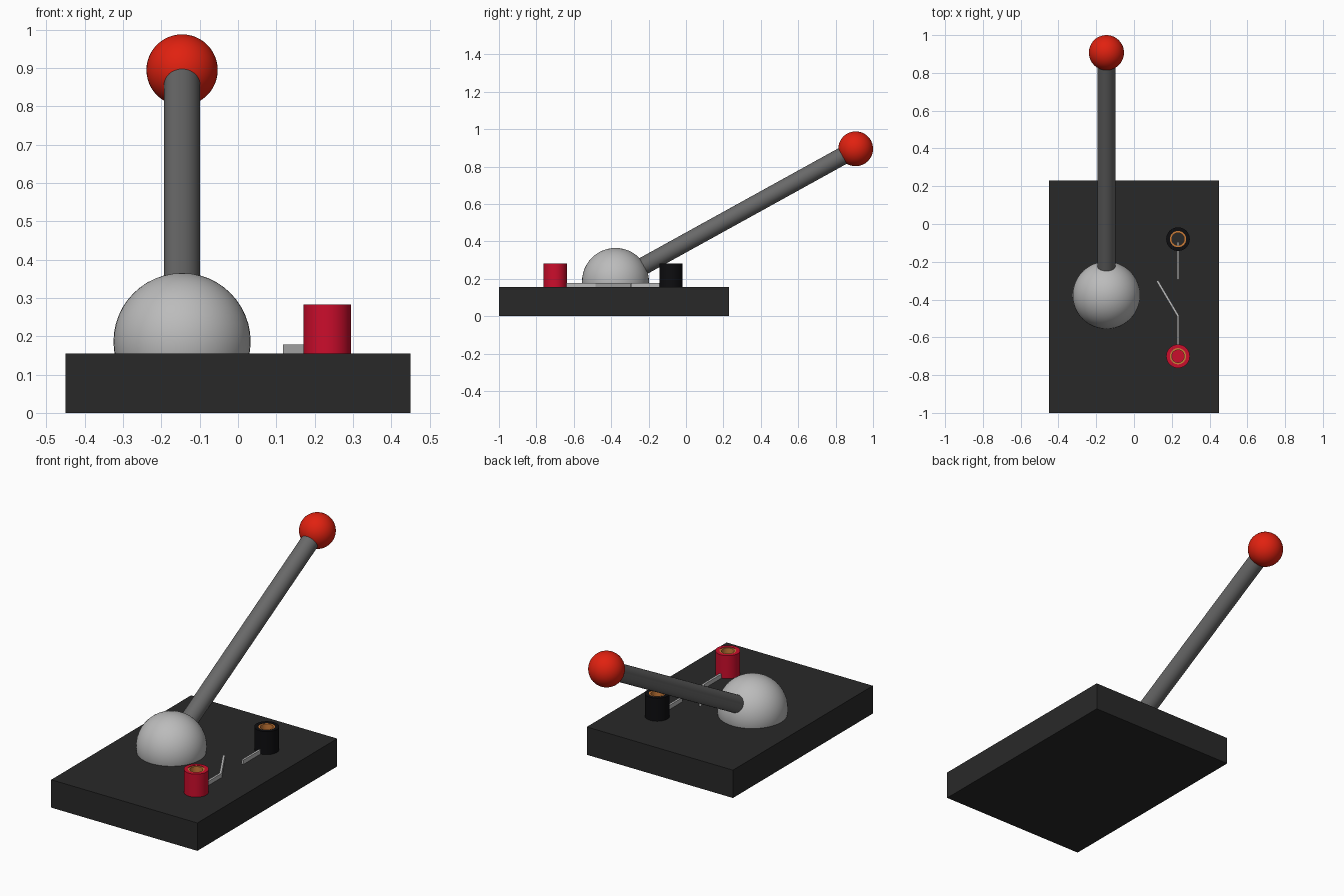
import bpy, bmesh, math
from mathutils import Vector

if "Cube" in bpy.data.objects:
    bpy.data.objects.remove(bpy.data.objects["Cube"])


def material(name, rgb):
    m = bpy.data.materials.new(name)
    m.diffuse_color = (*rgb, 1)
    m.use_nodes = True
    m.node_tree.nodes["Principled BSDF"].inputs["Base Color"].default_value = m.diffuse_color
    return m


BASE = material("charcoal", (0.022, 0.022, 0.022))
STEEL = material("light_grey", (0.5, 0.5, 0.5))
ROD = material("mid_grey", (0.14, 0.14, 0.14))
KNOB = material("knob_red", (0.75, 0.015, 0.005))
RED = material("terminal_red", (0.6, 0.004, 0.025))
BLACK = material("terminal_black", (0.004, 0.004, 0.005))
BRASS = material("brass", (0.6, 0.2, 0.04))
TOP = 0.155


def finish(obj, name, mat, smooth=True):
    obj.name = name
    obj.data.materials.append(mat)
    if smooth:
        bpy.ops.object.select_all(action='DESELECT')
        obj.select_set(True)
        bpy.context.view_layer.objects.active = obj
        bpy.ops.object.shade_smooth_by_angle(angle=math.radians(35))
    return obj


def from_bmesh(bm, name, mat, smooth=True):
    bmesh.ops.recalc_face_normals(bm, faces=bm.faces)
    me = bpy.data.meshes.new(name)
    bm.to_mesh(me)
    bm.free()
    obj = bpy.data.objects.new(name, me)
    bpy.context.collection.objects.link(obj)
    return finish(obj, name, mat, smooth)


def ball(name, loc, r, mat):
    bpy.ops.mesh.primitive_uv_sphere_add(segments=48, ring_count=24, radius=r, location=loc)
    return finish(bpy.context.object, name, mat)


def tube(name, x, y, z0, z1, r_out, r_in, mat, n=40):
    """Hollow cylinder made from four rings of vertices."""
    bm = bmesh.new()
    rings = [[bm.verts.new((x + r * math.cos(i * math.tau / n),
                            y + r * math.sin(i * math.tau / n), z)) for i in range(n)]
             for r, z in ((r_out, z0), (r_out, z1), (r_in, z1), (r_in, z0))]
    for k in range(4):
        a, b = rings[k], rings[(k + 1) % 4]
        for i in range(n):
            j = (i + 1) % n
            bm.faces.new((a[i], a[j], b[j], b[i]))
    return from_bmesh(bm, name, mat)


def strip(name, path, w, z0, z1, mat):
    """Upright contact strip swept along a flat path with mitred bends."""
    pts = [Vector(p) for p in path]
    bm = bmesh.new()
    loops = []
    for i, p in enumerate(pts):
        dirs = [(pts[k + 1] - pts[k]).normalized() for k in (i - 1, i) if 0 <= k < len(pts) - 1]
        t = sum(dirs, Vector((0, 0))).normalized()
        side = Vector((-t.y, t.x)) * (w / 2 / t.dot(dirs[0]))
        loops.append([bm.verts.new((*(p + side * s), z))
                      for s, z in ((1, z0), (-1, z0), (-1, z1), (1, z1))])
    for a, b in zip(loops, loops[1:]):
        for i in range(4):
            j = (i + 1) % 4
            bm.faces.new((a[i], a[j], b[j], b[i]))
    bm.faces.new(loops[0])
    bm.faces.new(loops[-1])
    return from_bmesh(bm, name, mat, False)


# Base block
bpy.ops.mesh.primitive_cube_add(size=1, location=(0, -0.385, TOP / 2))
base = bpy.context.object
base.scale = (0.9, 1.23, TOP)
finish(base, "base", BASE, False)

# Pivot dome, lever rod and knob
pivot = Vector((-0.146, -0.377, 0.186))
tip = Vector((-0.146, 0.907, 0.895))
ball("pivot_dome", pivot, 0.179, STEEL)
ball("lever_knob", tip, 0.093, KNOB)
axis = tip - pivot
bpy.ops.mesh.primitive_cylinder_add(vertices=40, radius=0.047, depth=axis.length,
                                    location=(pivot + tip) / 2)
rod = bpy.context.object
rod.rotation_euler = axis.to_track_quat('Z', 'Y').to_euler()
finish(rod, "lever_rod", ROD)

# Terminal sockets with brass liners
TX = 0.233
for label, y, mat in (("front", -0.7, RED), ("back", -0.08, BLACK)):
    tube(label + "_terminal", TX, y, TOP, 0.283, 0.0625, 0.043, mat)
    tube(label + "_terminal_liner", TX, y, TOP, 0.281, 0.043, 0.033, BRASS)

# Floor of the red socket
bpy.ops.mesh.primitive_cylinder_add(vertices=40, radius=0.033, depth=0.03,
                                    location=(TX, -0.7, TOP + 0.015))
finish(bpy.context.object, "front_terminal_floor", RED)

# Contact strips
strip("front_contact", [(TX, -0.65), (TX, -0.486), (0.123, -0.3)], 0.012, TOP, 0.178, STEEL)
strip("back_contact", [(TX, -0.293), (TX, -0.095)], 0.012, TOP, 0.178, STEEL)
